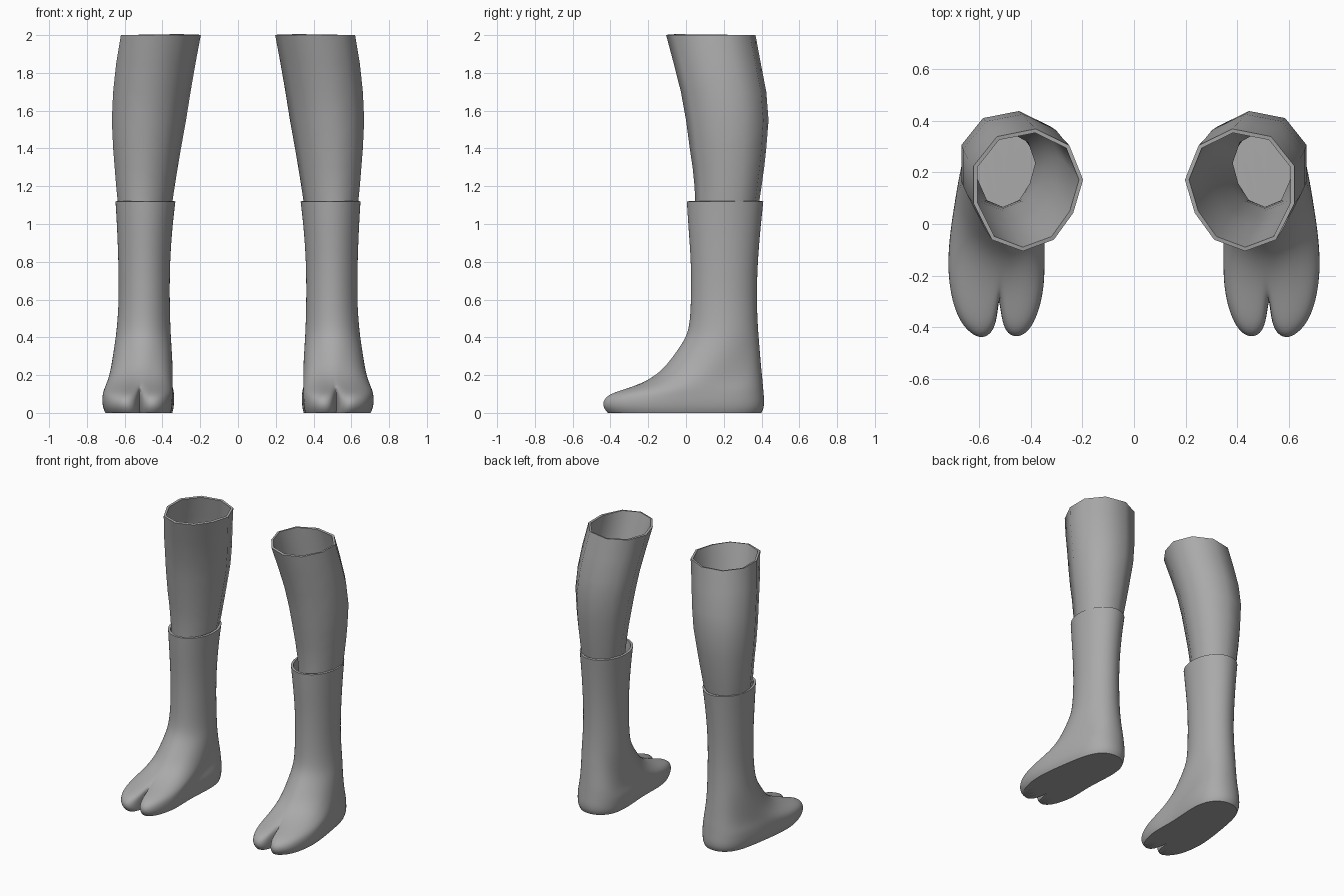
import bpy, bmesh, math

grey = bpy.data.materials.new("plain_grey")
grey.diffuse_color = (0.4, 0.4, 0.4, 1)
WALL = 0.016


def loft(name, rings, cap_bottom, subdiv):
    """Skin stacked counter-clockwise rings, thicken inward, mirror to both legs."""
    bm = bmesh.new()
    crease = bm.edges.layers.float.new("crease_edge")
    vs = [[bm.verts.new(p) for p in r] for r in rings]
    n = len(rings[0])
    for a, b in zip(vs, vs[1:]):
        for i in range(n):
            j = (i + 1) % n
            bm.faces.new((a[i], a[j], b[j], b[i]))
    if cap_bottom:
        sole = bm.faces.new(vs[0][::-1])
        for e in sole.edges:
            e[crease] = 1.0
    me = bpy.data.meshes.new(name)
    bm.to_mesh(me)
    bm.free()
    me.materials.append(grey)
    ob = bpy.data.objects.new(name, me)
    bpy.context.collection.objects.link(ob)
    if subdiv:
        ob.modifiers.new("smooth", 'SUBSURF').levels = subdiv
    shell = ob.modifiers.new("wall", 'SOLIDIFY')
    shell.thickness = WALL
    shell.offset = -1
    ob.modifiers.new("pair", 'MIRROR').use_mirror_merge = False
    bpy.ops.object.select_all(action='DESELECT')
    ob.select_set(True)
    bpy.context.view_layer.objects.active = ob
    bpy.ops.object.convert(target='MESH')
    bpy.ops.object.shade_smooth_by_angle(angle=math.radians(55))
    return ob


# Split-toe foot outline, from the notch round the outer side, heel and inner side
FOOT = [(.525, -.27), (.53, -.35), (.545, -.408), (.575, -.435), (.61, -.435),
        (.655, -.40), (.69, -.34), (.712, -.25), (.72, -.15), (.71, -.03),
        (.69, .10), (.67, .22), (.64, .33), (.58, .40), (.50, .42), (.42, .40),
        (.36, .33), (.34, .23), (.345, .10), (.355, -.02), (.352, -.13),
        (.35, -.22), (.365, -.31), (.39, -.38), (.425, -.425), (.465, -.435),
        (.498, -.415), (.515, -.36)]
FILLED = {0: -.425, 1: -.428, 2: -.432, 26: -.432, 27: -.428}

# Sock levels: z, inner x, outer x, front y, back y, foot shape share, notch share
SOCK = [(0.0, .345, .705, -.415, .405, 1, 1),
        (.025, .338, .717, -.437, .418, 1, 1),
        (.06, .335, .722, -.442, .421, 1, 1),
        (.095, .335, .720, -.415, .418, 1, .85),
        (.12, .336, .714, -.35, .415, .95, .5),
        (.145, .337, .704, -.275, .412, .85, .1),
        (.18, .338, .690, -.195, .408, .7, 0),
        (.23, .340, .677, -.125, .402, .5, 0),
        (.30, .345, .665, -.07, .395, .28, 0),
        (.38, .352, .652, -.012, .388, .1, 0),
        (.45, .357, .642, .018, .382, 0, 0),
        (.60, .361, .631, .026, .375, 0, 0),
        (.80, .360, .634, .026, .380, 0, 0),
        (1.0, .345, .642, .010, .398, 0, 0),
        (1.12, .330, .650, .003, .411, 0, 0)]


def sock_ring(z, xi, xo, yf, yb, foot, notch):
    ring = []
    for i, (x, y) in enumerate(FOOT):
        if i in FILLED:
            y = FILLED[i] + (y - FILLED[i]) * notch
        u, v = (x - .34) / .38, (.42 - y) / .855
        t = -math.pi / 2 + i * 2 * math.pi / len(FOOT)
        u = u * foot + (.5 + .5 * math.cos(t)) * (1 - foot)
        v = v * foot + (.5 - .5 * math.sin(t)) * (1 - foot)
        ring.append((xi + (xo - xi) * u, yb + (yf - yb) * v, z))
    return ring


loft("split_toe_sock", [sock_ring(*s) for s in SOCK], True, 2)

# Ten-sided calf outline, measured at the top rim
CALF = [(.31, -.06), (.43, -.105), (.55, -.06), (.62, .08), (.62, .23),
        (.53, .345), (.38, .375), (.25, .31), (.197, .175), (.235, .045)]
# Calf levels: z, inner x, outer x, front y, back y
LEG = [(1.0, .366, .622, .05, .37), (1.1, .350, .635, .05, .385),
       (1.2, .335, .645, .045, .40), (1.3, .319, .653, .035, .414),
       (1.4, .302, .661, .02, .425), (1.55, .275, .668, .0, .437),
       (1.7, .251, .661, -.027, .425), (1.85, .225, .645, -.065, .396),
       (2.0, .197, .62, -.105, .368)]

loft("lower_leg",
     [[(xi + (xo - xi) * (x - .197) / .423, yf + (yb - yf) * (y + .105) / .48, z)
       for x, y in CALF] for z, xi, xo, yf, yb in LEG], False, 0)
